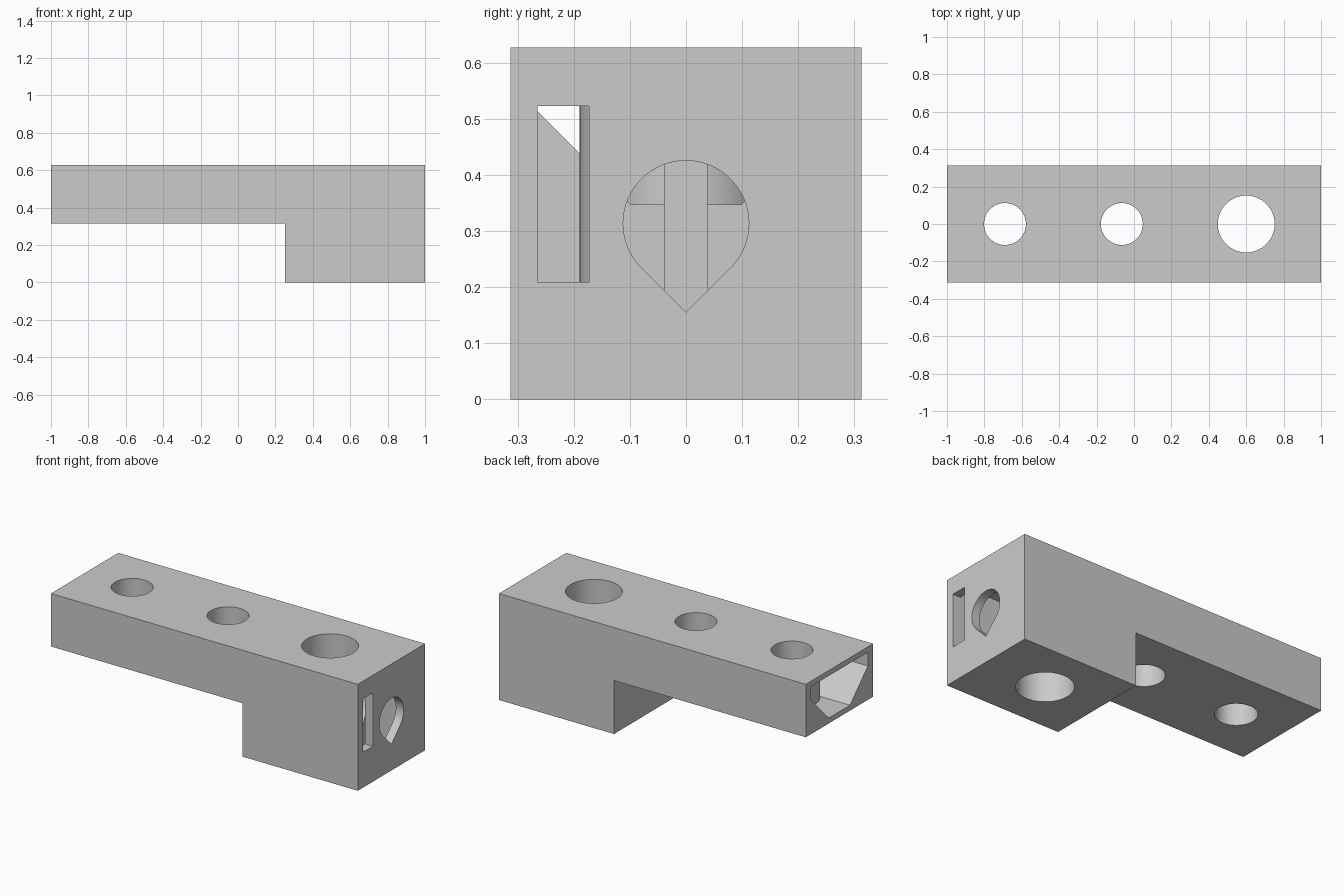
import bpy, bmesh, math
from mathutils import Matrix

cube = bpy.data.objects.get("Cube")
if cube:
    bpy.data.objects.remove(cube, do_unlink=True)

HALF_Y, TOP, ARM_Z, STEP_X = 0.313, 0.627, 0.315, 0.25
WALL_Y, SKIN = 0.265, 0.032          # cavity half width, floor and roof thickness

grey = bpy.data.materials.new("light_grey")
grey.use_nodes = True
grey.diffuse_color = (0.6, 0.6, 0.6, 1)
bsdf = next(n for n in grey.node_tree.nodes if n.type == 'BSDF_PRINCIPLED')
bsdf.inputs["Base Color"].default_value = grey.diffuse_color


def prism(name, outline, start, end, axis):
    """Extrude a 2D outline along x (y,z), y (x,z) or z (x,y)."""
    place = {'x': lambda a, b: (start, a, b),
             'y': lambda a, b: (a, start, b),
             'z': lambda a, b: (a, b, start)}[axis]
    bm = bmesh.new()
    face = bm.faces.new([bm.verts.new(place(a, b)) for a, b in outline])
    out = bmesh.ops.extrude_face_region(bm, geom=[face])
    step = [(end - start) * (axis == k) for k in 'xyz']
    bmesh.ops.translate(bm, vec=step,
                        verts=[v for v in out["geom"] if isinstance(v, bmesh.types.BMVert)])
    bmesh.ops.recalc_face_normals(bm, faces=bm.faces)
    mesh = bpy.data.meshes.new(name)
    bm.to_mesh(mesh)
    bm.free()
    ob = bpy.data.objects.new(name, mesh)
    bpy.context.collection.objects.link(ob)
    return ob


def rect(a0, a1, b0, b1):
    return [(a0, b0), (a1, b0), (a1, b1), (a0, b1)]


def circle(cx, cy, r, n=64):
    return [(cx + r * math.cos(2 * math.pi * i / n),
             cy + r * math.sin(2 * math.pi * i / n)) for i in range(n)]


def combine(target, tool, operation):
    """Apply a boolean and discard the tool."""
    mod = target.modifiers.new("combine", 'BOOLEAN')
    mod.operation, mod.object, mod.solver = operation, tool, 'EXACT'
    graph = bpy.context.evaluated_depsgraph_get()
    mesh = bpy.data.meshes.new_from_object(target.evaluated_get(graph))
    target.modifiers.clear()
    target.data = mesh
    bpy.data.objects.remove(tool, do_unlink=True)


# Stepped outer block
body = prism("stepped_block", [(-1, ARM_Z), (STEP_X, ARM_Z), (STEP_X, 0),
                               (1, 0), (1, TOP), (-1, TOP)], -HALF_Y, HALF_Y, 'y')

# Cavity: chamfered channel along the arm, joined to a box chamber
floor, roof = ARM_Z + SKIN, TOP - SKIN
chamfer = 0.167
channel = [(-WALL_Y, roof), (-WALL_Y, floor + chamfer), (-WALL_Y + chamfer, floor),
           (WALL_Y - chamfer, floor), (WALL_Y, floor + chamfer), (WALL_Y, roof)]
cavity = prism("cavity", channel, -1.1, 0.5, 'x')
combine(cavity, prism("chamber", rect(-WALL_Y, WALL_Y, SKIN, roof), 0.3, 0.95, 'x'), 'UNION')

# Tubes around the vertical holes and the centre rib stay solid
holes = [(-0.69, 0.112, 0.15), (-0.065, 0.112, 0.15), (0.6, 0.152, 0.19)]
for x, r, tube_r in holes:
    combine(cavity, prism("tube", circle(x, 0, tube_r), -0.1, 0.8, 'z'), 'DIFFERENCE')
combine(cavity, prism("rib", rect(-0.038, 0.038, -0.1, 0.8), -0.06, 0.6, 'x'), 'DIFFERENCE')
combine(body, cavity, 'DIFFERENCE')

# Vertical through holes
for x, r, tube_r in holes:
    combine(body, prism("hole", circle(x, 0, r), -0.2, 0.8, 'z'), 'DIFFERENCE')

# Teardrop bore and side slot in the thick end
bore_r, bore_z = 0.112, 0.3135
arc = [math.radians(-45 + 270 * i / 48) for i in range(49)]
teardrop = [(bore_r * math.cos(a), bore_z + bore_r * math.sin(a)) for a in arc]
teardrop.append((0, bore_z - bore_r * math.sqrt(2)))
combine(body, prism("bore", teardrop, 0.35, 1.1, 'x'), 'DIFFERENCE')
combine(body, prism("slot", rect(-WALL_Y, -0.173, 0.209, 0.523), 0.9, 1.1, 'x'), 'DIFFERENCE')

# Finish
body.data.materials.clear()
body.data.materials.append(grey)
for p in body.data.polygons:
    p.material_index = 0
bpy.ops.object.select_all(action='DESELECT')
body.select_set(True)
bpy.context.view_layer.objects.active = body
bpy.ops.object.shade_smooth_by_angle(angle=math.radians(30))
